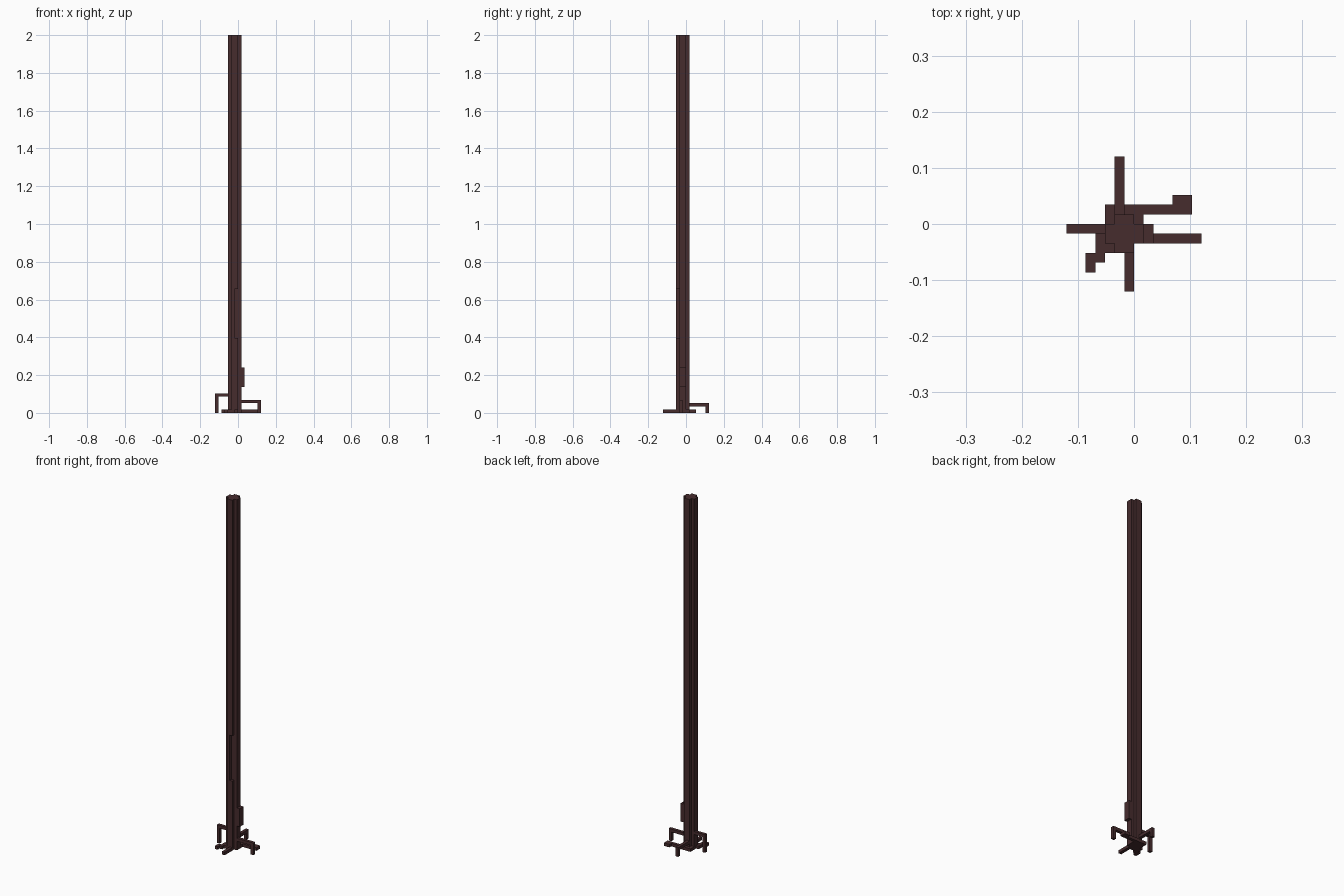
import bpy, bmesh, math
from mathutils import Vector

if "Cube" in bpy.data.objects:
    bpy.data.objects.remove(bpy.data.objects["Cube"])

U = 2 / 116  # one block of the model

bark = bpy.data.materials.new("dark brown bark")
bark.diffuse_color = (0.061, 0.025, 0.027, 1)
bark.use_nodes = True
bark.node_tree.nodes["Principled BSDF"].inputs["Base Color"].default_value = bark.diffuse_color


def cells(*boxes):
    """Unit cells filled by boxes given as (x0, x1, y0, y1, z0, z1)."""
    return {(x, y, z) for x0, x1, y0, y1, z0, z1 in boxes
            for x in range(x0, x1) for y in range(y0, y1) for z in range(z0, z1)}


parts = {}
# tall trunk with cut corners and one long notch in the front
parts["trunk"] = (cells((-3, 1, -2, 0, 0, 116), (-2, 0, -3, 1, 0, 116))
                  - cells((-1, 0, -3, -2, 23, 38)))
# raised bark plate on the right
parts["bark_plate"] = cells((1, 2, -2, 0, 8, 14))
# arched roots: a bar out of the trunk and a leg down to the ground
parts["left_root"] = cells((-7, -3, -1, 0, 5, 6), (-7, -6, -1, 0, 0, 6))
parts["right_root"] = cells((1, 7, -2, -1, 3, 4), (6, 7, -2, -1, 0, 4))
parts["back_root"] = cells((-2, -1, 1, 7, 2, 3), (-2, -1, 6, 7, 0, 3))
# flat roots on the ground
parts["front_root"] = cells((-1, 0, -7, -3, 0, 1))
parts["front_left_root"] = cells((-3, -2, -3, -2, 0, 1), (-4, -3, -3, -1, 0, 1),
                                 (-5, -3, -4, -3, 0, 1), (-5, -4, -5, -4, 0, 1))
parts["back_right_root"] = cells((-3, 6, 1, 2, 0, 1), (4, 6, 2, 3, 0, 1),
                                 (-3, -2, 0, 1, 0, 1), (0, 1, 0, 1, 0, 1))

solid = set().union(*parts.values())


def build(name, filled):
    """Skin the outside of a part and merge its flat faces."""
    bm = bmesh.new()
    for c in filled:
        for axis in range(3):
            for s in (0, 1):
                n = list(c)
                n[axis] += 2 * s - 1
                if tuple(n) in solid:
                    continue
                a, b = (axis + 1) % 3, (axis + 2) % 3
                loop = [(0, 0), (1, 0), (1, 1), (0, 1)]
                verts = []
                for i, j in (loop if s else reversed(loop)):
                    p = list(c)
                    p[axis] += s
                    p[a] += i
                    p[b] += j
                    verts.append(bm.verts.new(Vector(p) * U))
                bm.faces.new(verts)
    bmesh.ops.remove_doubles(bm, verts=bm.verts[:], dist=U * 0.01)
    bmesh.ops.dissolve_limit(bm, angle_limit=math.radians(1),
                             verts=bm.verts[:], edges=bm.edges[:])
    mesh = bpy.data.meshes.new(name)
    bm.to_mesh(mesh)
    bm.free()
    mesh.materials.append(bark)
    bpy.context.collection.objects.link(bpy.data.objects.new(name, mesh))


for part, filled in parts.items():
    build(part, filled)
